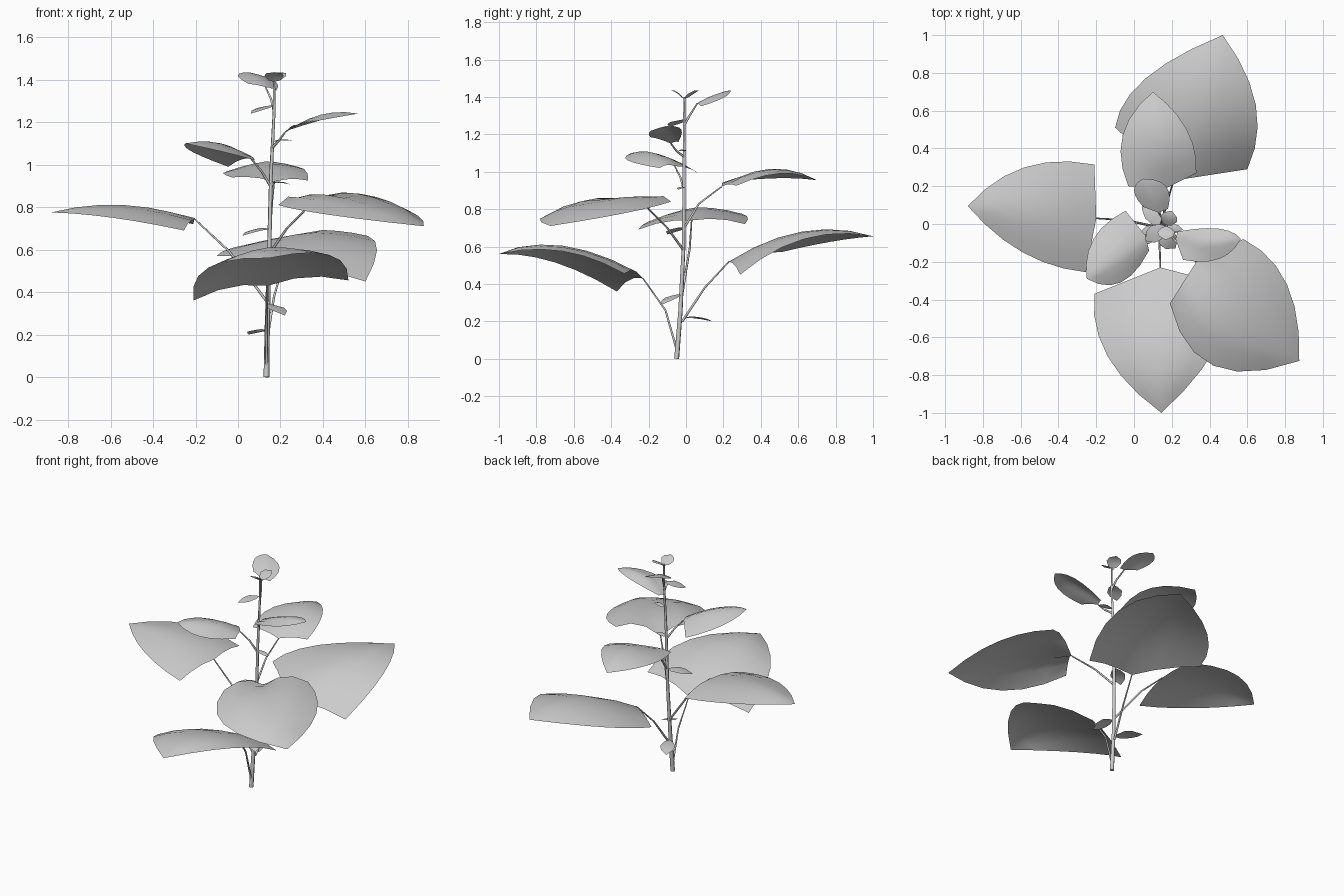
import bpy
import bmesh
from mathutils import Vector

cube = bpy.data.objects.get("Cube")
if cube:
    bpy.data.objects.remove(cube, do_unlink=True)

grey = bpy.data.materials.new("plain grey")
grey.use_nodes = True
colour = (0.6, 0.6, 0.6, 1)
grey.diffuse_color = colour
grey.node_tree.nodes["Principled BSDF"].inputs["Base Color"].default_value = colour


def add_object(name, mesh):
    mesh.materials.clear()
    mesh.materials.append(grey)
    obj = bpy.data.objects.new(name, mesh)
    bpy.context.collection.objects.link(obj)
    for poly in mesh.polygons:
        poly.use_smooth = True
    return obj


def tube(name, points, start, end):
    """Tapered round stalk along a path."""
    curve = bpy.data.curves.new(name, "CURVE")
    curve.dimensions = "3D"
    curve.bevel_depth = 1
    curve.bevel_resolution = 1
    curve.use_fill_caps = True
    spline = curve.splines.new("POLY")
    spline.points.add(len(points) - 1)
    for i, (point, co) in enumerate(zip(spline.points, points)):
        point.co = (*co, 1)
        point.radius = start + (end - start) * i / (len(points) - 1)
    helper = bpy.data.objects.new(name + " path", curve)
    bpy.context.collection.objects.link(helper)
    bpy.context.view_layer.update()
    mesh = bpy.data.meshes.new_from_object(
        helper.evaluated_get(bpy.context.evaluated_depsgraph_get()))
    bpy.data.objects.remove(helper, do_unlink=True)
    return add_object(name, mesh)


def through(points, t):
    """Smooth arc through three points."""
    a, b, c = (Vector(p) for p in points)
    return a * (1 - t) * (1 - 2 * t) + b * 4 * t * (1 - t) + c * t * (2 * t - 1)


def blade(name, rib, left, right, bulge=0.05, rows=6, half=3):
    """Leaf sheet lofted from one edge over the rib to the other edge."""
    tip = rib[-1]
    edges = [list(left) + [tip], list(right) + [tip]]
    rise = (Vector(tip) - Vector(rib[0])).length * bulge
    bm = bmesh.new()
    grid = []
    for i in range(rows):
        t = i / rows
        centre = through(rib, t)
        row = []
        for j in range(-half, half + 1):
            s = abs(j) / half
            co = centre.lerp(through(edges[j > 0], t), s)
            co.z += rise * s * (1 - s) * (1 - t)
            row.append(bm.verts.new(co))
        grid.append(row)
    for low, high in zip(grid, grid[1:]):
        for j in range(2 * half):
            bm.faces.new((low[j], low[j + 1], high[j + 1], high[j]))
    end = bm.verts.new(tip)
    for a, b in zip(grid[-1], grid[-1][1:]):
        bm.faces.new((a, b, end))
    bm.normal_update()
    if sum(f.normal.z for f in bm.faces) < 0:
        bmesh.ops.reverse_faces(bm, faces=bm.faces[:])
    mesh = bpy.data.meshes.new(name)
    bm.to_mesh(mesh)
    bm.free()
    return add_object(name, mesh)


def leaf(name, stalk, rib, left, right, bulge):
    blade(name, rib, left, right, bulge)
    tube(name + " stalk", stalk + [rib[0]], 0.007, 0.004)


def leaflet(name, base, tip, width, arch):
    """Small simple leaf."""
    base, tip = Vector(base), Vector(tip)
    along = tip - base
    side = along.cross(Vector((0, 0, 1))).normalized() * width / 2
    mid = base.lerp(tip, 0.5) + Vector((0, 0, arch))
    edges = [(base.lerp(tip, 0.15) + s * side * 0.6,
              base.lerp(tip, 0.6) + s * side + Vector((0, 0, arch / 2)))
             for s in (-1, 1)]
    blade(name, [base, mid, tip], *edges, rows=3, half=1)


# Main stem
tube("main stem", [(.134, -.05, 0), (.138, -.03, .25), (.147, -.013, .6),
                   (.155, -.01, .95), (.17, -.01, 1.25), (.17, -.008, 1.4)],
     .014, .005)

# Large lower leaves
leaf("lower back leaf", [(.14, -.02, .2), (.17, .1, .38)],
     [(.21, .23, .52), (.36, .62, .68), (.47, 1, .655)],
     [(-.1, .51, .57), (.06, .77, .625)],
     [(.6, .29, .45), (.645, .63, .64)], .08)
leaf("lower front leaf", [(.134, -.05, .05), (.135, -.11, .26)],
     [(.14, -.23, .43), (.14, -.66, .6), (.145, -1, .56)],
     [(-.21, -.37, .36), (-.14, -.7, .515)],
     [(.52, -.33, .455), (.43, -.66, .575)], .15)
leaf("left side leaf", [(.14, -.02, .35), (-.04, .02, .59)],
     [(-.2, .03, .74), (-.54, .06, .81), (-.88, .095, .775)],
     [(-.21, .315, .72), (-.58, .3, .775)],
     [(-.255, -.255, .69), (-.59, -.15, .75)], .1)
leaf("right front leaf", [(.147, -.013, .58), (.23, -.1, .7)],
     [(.33, -.2, .8), (.54, -.46, .85), (.875, -.725, .71)],
     [(.58, -.08, .84), (.81, -.32, .78)],
     [(.19, -.42, .81), (.42, -.75, .765)], .25)

# Medium upper leaves
leaf("upper back leaf", [(.15, -.01, .7), (.16, .07, .83)],
     [(.17, .19, .92), (.13, .45, 1.015), (.1, .7, .955)],
     [(-.03, .2, .94), (-.06, .47, .965)],
     [(.33, .27, .925), (.28, .5, .99)], .08)
leaf("upper left leaf", [(.153, -.01, .9), (.11, -.03, .97)],
     [(.06, -.06, 1.03), (-.08, -.17, 1.1), (-.25, -.29, 1.1)],
     [(-.045, .07, .99), (-.215, -.08, 1.06)],
     [(.08, -.14, 1.02), (-.07, -.31, 1.06)], .12)
leaf("upper right leaf", [(.162, -.01, 1.08), (.19, -.05, 1.11)],
     [(.22, -.08, 1.15), (.39, -.1, 1.235), (.565, -.08, 1.24)],
     [(.23, -.04, 1.16), (.45, -.025, 1.225)],
     [(.26, -.19, 1.185), (.45, -.185, 1.22)], .05)
leaf("crown back leaf", [(.17, -.01, 1.25), (.155, .025, 1.31)],
     [(.13, .06, 1.365), (.1, .15, 1.41), (.05, .24, 1.435)],
     [(.05, .09, 1.38), (0, .18, 1.42)],
     [(.18, .08, 1.35), (.17, .2, 1.395)], .05)

# Small leaflets along the stem and at the crown
leaflets = [
    ((.14, -.02, .22), (.05, .14, .2), .09, .015),
    ((.14, -.035, .345), (.22, -.13, .29), .1, .015),
    ((.145, -.01, .7), (.02, -.1, .665), .09, .015),
    ((.155, -.01, .915), (.25, -.04, .905), .04, .01),
    ((.165, -.01, 1.11), (.26, -.03, 1.11), .04, .01),
    ((.165, -.01, 1.28), (.06, -.09, 1.24), .09, .01),
    ((.17, -.01, 1.39), (.17, -.085, 1.435), .09, .015),
    ((.17, -.01, 1.39), (.2, .07, 1.435), .09, .015),
]
for number, (base, tip, width, arch) in enumerate(leaflets, 1):
    leaflet(f"leaflet {number}", base, tip, width, arch)
